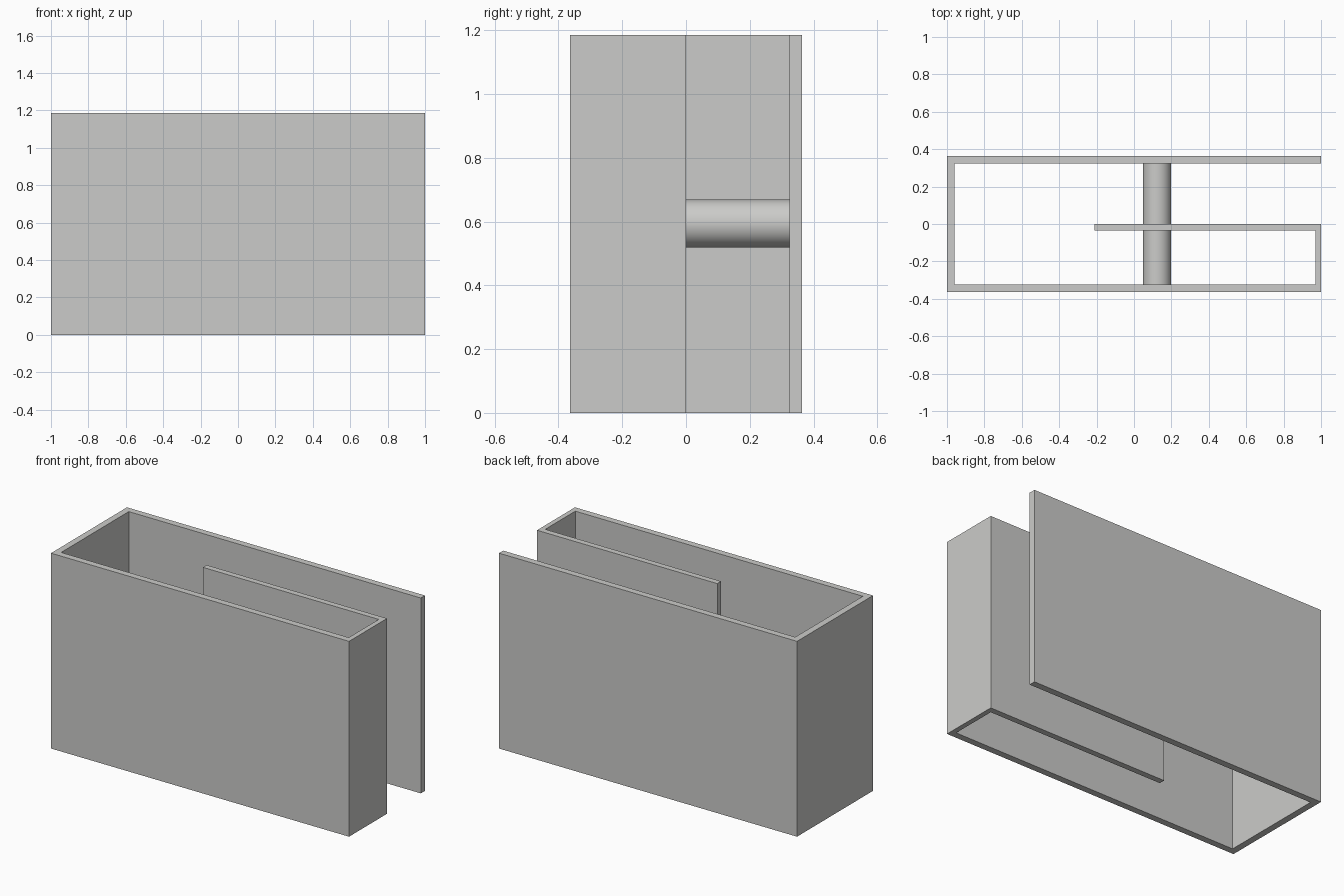
import bpy, bmesh, math
from mathutils import Matrix

if "Cube" in bpy.data.objects:
    bpy.data.objects.remove(bpy.data.objects["Cube"])

H = 1.185   # wall height

grey = bpy.data.materials.new("light grey")
grey.diffuse_color = (0.6, 0.6, 0.585, 1)
grey.use_nodes = True
grey.node_tree.nodes["Principled BSDF"].inputs["Base Color"].default_value = grey.diffuse_color


def finish(name, bm):
    bmesh.ops.recalc_face_normals(bm, faces=bm.faces)
    me = bpy.data.meshes.new(name)
    bm.to_mesh(me)
    bm.free()
    me.materials.append(grey)
    ob = bpy.data.objects.new(name, me)
    bpy.context.collection.objects.link(ob)
    return ob


def extrude_plan(name, plan):
    """Closed floor plan raised to the wall height."""
    bm = bmesh.new()
    face = bm.faces.new([bm.verts.new((x, y, 0)) for x, y in plan])
    up = bmesh.ops.extrude_face_region(bm, geom=[face])["geom"]
    bmesh.ops.translate(bm, vec=(0, 0, H),
                        verts=[v for v in up if isinstance(v, bmesh.types.BMVert)])
    return finish(name, bm)


# back plate, running the full length
extrude_plan("back_wall", [(-1, 0.324), (1, 0.324), (1, 0.364), (-1, 0.364)])

# folded wall: left end, front, right end, then back inside to a free edge
extrude_plan("folded_wall", [
    (-1, 0.324), (-1, -0.364), (1, -0.364), (1, 0), (-0.21, 0), (-0.21, -0.036),
    (0.97, -0.036), (0.97, -0.324), (-0.96, -0.324), (-0.96, 0.324)])

# round cross bar between front and back walls, through the inner wall
bm = bmesh.new()
bmesh.ops.create_cone(bm, cap_ends=True, segments=64, radius1=0.075, radius2=0.075,
                      depth=0.648,
                      matrix=Matrix.Translation((0.123, 0, 0.594))
                      @ Matrix.Rotation(math.pi / 2, 4, 'X'))
bar = finish("cross_bar", bm)
bpy.context.view_layer.objects.active = bar
bar.select_set(True)
bpy.ops.object.shade_smooth_by_angle(angle=math.radians(30))
